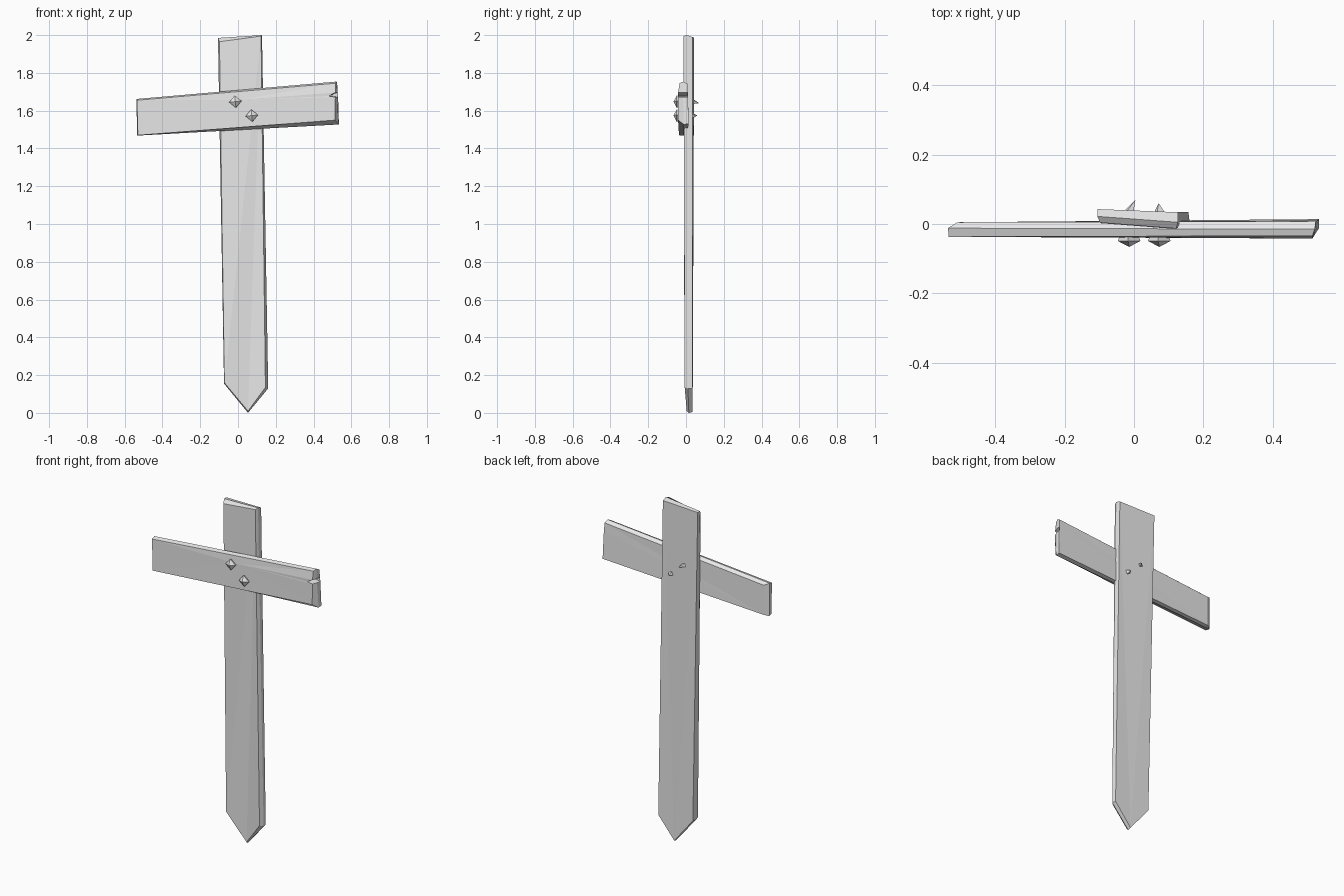
import bpy, bmesh
from math import cos, sin, pi

cube = bpy.data.objects.get("Cube")
if cube:
    bpy.data.objects.remove(cube, do_unlink=True)

grey = bpy.data.materials.new("plain_grey")
grey.use_nodes = True
grey.diffuse_color = (0.8, 0.8, 0.8, 1)
grey.node_tree.nodes["Principled BSDF"].inputs["Base Color"].default_value = (0.8, 0.8, 0.8, 1)


def loft(name, rings, front_point=None, back_point=None):
    """Join matching rings from front to back; cap ends flat or with a fan."""
    bm = bmesh.new()
    loops = [[bm.verts.new(p) for p in ring] for ring in rings]
    n = len(loops[0])
    for a, b in zip(loops, loops[1:]):
        for i in range(n):
            j = (i + 1) % n
            bm.faces.new((a[i], a[j], b[j], b[i]))
    for loop, point in ((loops[0], front_point), (loops[-1], back_point)):
        if point:
            centre = bm.verts.new(point)
            for i in range(n):
                bm.faces.new((loop[i], loop[(i + 1) % n], centre))
        else:
            bm.faces.new(loop)
    bmesh.ops.triangulate(bm, faces=[f for f in bm.faces if len(f.verts) > 4])
    bmesh.ops.recalc_face_normals(bm, faces=bm.faces)
    mesh = bpy.data.meshes.new(name)
    bm.to_mesh(mesh)
    bm.free()
    mesh.materials.append(grey)
    obj = bpy.data.objects.new(name, mesh)
    bpy.context.collection.objects.link(obj)
    return obj


# Upright plank: top left, top right, bottom right, tip, bottom left
post_front = [(-0.098, 0.004, 1.965), (0.122, -0.013, 1.995), (0.145, -0.007, 0.135),
              (0.053, 0.004, 0.01), (-0.072, -0.008, 0.16)]
post_middle = [(-0.106, 0.022, 1.985), (0.127, 0.005, 2.0), (0.16, 0.01, 0.13),
               (0.053, 0.015, 0.0), (-0.074, 0.01, 0.155)]
post_back = [(-0.106, 0.043, 1.985), (0.127, 0.034, 1.99), (0.157, 0.034, 0.13),
             (0.053, 0.034, 0.005), (-0.07, 0.036, 0.155)]
loft("upright_plank", [post_front, post_middle, post_back])

# Cross plank with a split end: top left, top right, notch, bottom right, bottom left
bar_front = [(-0.535, -0.037, 1.655), (0.515, -0.034, 1.745), (0.515, -0.042, 1.696),
             (0.48, -0.041, 1.677), (0.515, -0.042, 1.672), (0.513, -0.042, 1.55),
             (-0.53, -0.037, 1.47)]
bar_middle = [(-0.537, -0.012, 1.662), (0.522, -0.015, 1.754), (0.524, -0.015, 1.696),
              (0.48, -0.015, 1.677), (0.526, -0.015, 1.672), (0.534, -0.012, 1.527),
              (-0.535, -0.012, 1.468)]
bar_back = [(-0.51, 0.005, 1.65), (0.525, 0.008, 1.742), (0.528, 0.01, 1.696),
            (0.48, 0.008, 1.68), (0.53, 0.01, 1.672), (0.534, 0.014, 1.53),
            (-0.51, 0.005, 1.475)]
loft("cross_plank", [bar_front, bar_middle, bar_back], front_point=(0.02, -0.039, 1.658))


# Nails: diamond heads in front, points poking through the back
def diamond(x, y, z, radius, turn):
    return [(x + radius * cos(turn + k * pi / 2), y, z + radius * sin(turn + k * pi / 2))
            for k in range(4)]


for side, x, z, tip in (("upper", -0.014, 1.648, (0.004, 0.07, 1.64)),
                        ("lower", 0.073, 1.574, (0.071, 0.06, 1.574))):
    loft(side + "_nail_head",
         [diamond(x, -0.049, z, 0.033, 0.1), diamond(x, -0.034, z, 0.027, 0.1)],
         front_point=(x, -0.066, z))
    loft(side + "_nail_point",
         [diamond(x, 0.025, z, 0.016, 0.4), diamond(x, 0.038, z, 0.014, 0.4)],
         back_point=tip)
